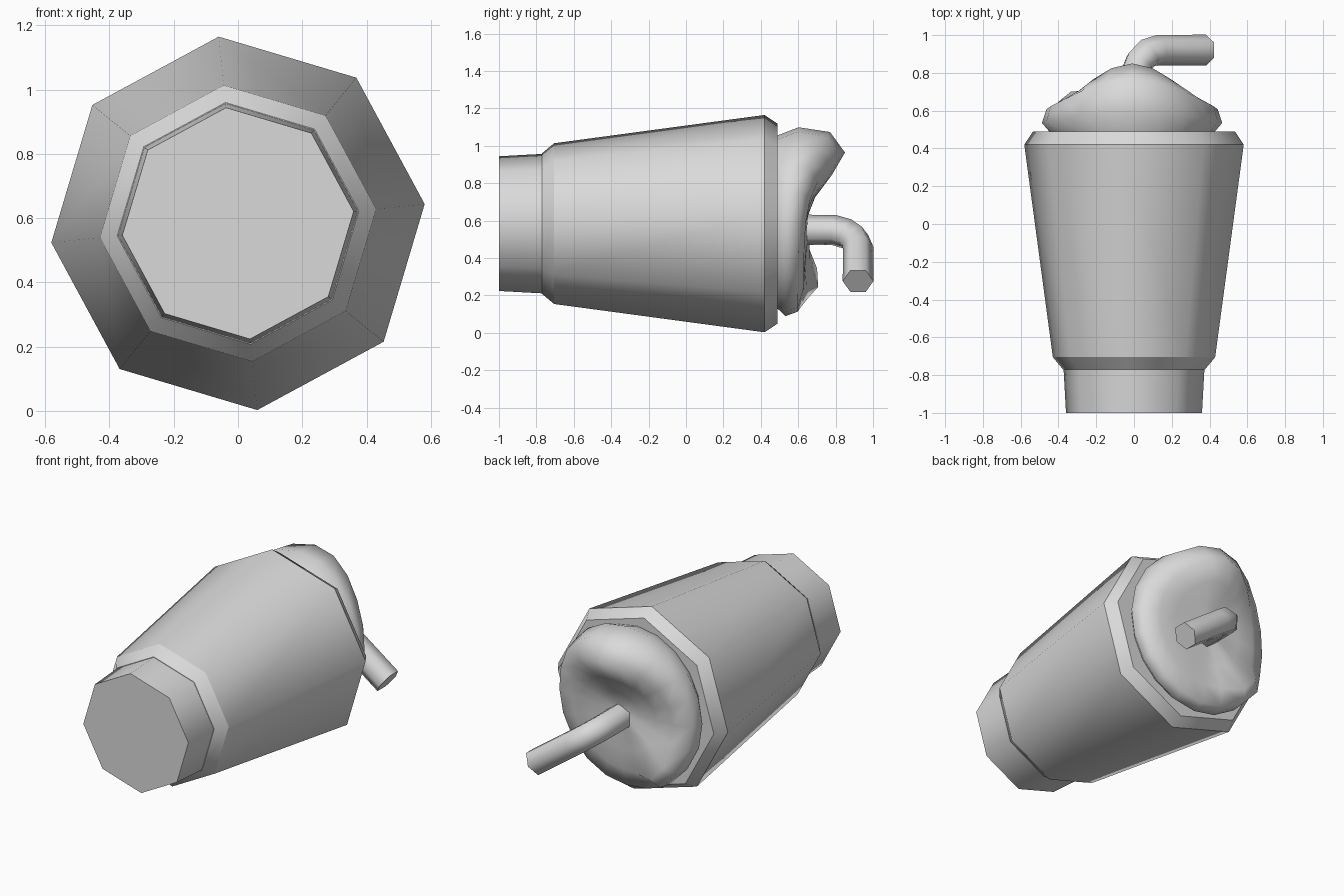
import bpy, bmesh, math
from mathutils import Vector

cube = bpy.data.objects.get("Cube")
if cube:
    bpy.data.objects.remove(cube)

CENTRE_Z = 0.584

# One plain grey for every part
grey = bpy.data.materials.new("light_grey")
grey.use_nodes = True
grey.diffuse_color = (0.7, 0.7, 0.7, 1)
grey.node_tree.nodes["Principled BSDF"].inputs["Base Color"].default_value = (0.7, 0.7, 0.7, 1)


def loft(name, rings, sharp_rings=()):
    """Join rings of points into a closed, smooth skin with sharp chosen rings."""
    bm = bmesh.new()
    loops = [[bm.verts.new(p) for p in ring] for ring in rings]
    n = len(loops[0])
    for a, b in zip(loops, loops[1:]):
        for i in range(n):
            j = (i + 1) % n
            bm.faces.new((a[i], a[j], b[j], b[i]))
    bm.faces.new(loops[0])
    bm.faces.new(loops[-1])
    bmesh.ops.recalc_face_normals(bm, faces=bm.faces)
    for f in bm.faces:
        f.smooth = True
    for k in sharp_rings:
        for i in range(n):
            bm.edges.get((loops[k][i], loops[k][(i + 1) % n])).smooth = False
    mesh = bpy.data.meshes.new(name)
    bm.to_mesh(mesh)
    bm.free()
    mesh.materials.append(grey)
    obj = bpy.data.objects.new(name, mesh)
    bpy.context.collection.objects.link(obj)
    return obj


# Eight-sided cup lying on its side, base towards the front
def octagon(y, r):
    turn = math.radians(5.9)
    return [(r * math.cos(turn + i * math.pi / 4), y,
             CENTRE_Z + r * math.sin(turn + i * math.pi / 4)) for i in range(8)]


def cup_part(name, profile):
    loft(name, [octagon(y, r) for y, r in profile], range(len(profile)))


cup_part("cup_base", [(-1, 0.362), (-0.765, 0.375)])
cup_part("cup_body", [(-0.77, 0.378), (-0.705, 0.432), (0.42, 0.584), (0.49, 0.537)])


# Whipped cream: a swirl high at the top, with a small peak low on the right
def bell(angle, middle, width):
    d = (angle - middle + 180) % 360 - 180
    return math.exp(-(d / width) ** 2)


SEGMENTS = 20
CREAM_FOOT, CREAM_MIDDLE = 0.485, 0.65
cream = [[] for _ in range(7)]
for i in range(SEGMENTS):
    deg = i * 360 / SEGMENTS
    peak = bell(deg, 226, 20)
    top = 0.63 + 0.22 * bell(deg, 90, 52) + 0.09 * peak
    rise = top - CREAM_FOOT
    dip = CREAM_MIDDLE - top
    profile = [(0.46, CREAM_FOOT),
               (0.505, CREAM_FOOT + 0.32 * rise),
               (0.48 + 0.02 * peak, CREAM_FOOT + 0.78 * rise),
               (0.37 + 0.07 * peak, top),
               (0.25, top + 0.35 * dip - 0.03 * peak),
               (0.13, top + 0.8 * dip),
               (0.03, CREAM_MIDDLE)]
    c, s = math.cos(math.radians(deg)), math.sin(math.radians(deg))
    for ring, (r, y) in zip(cream, profile):
        ring.append((0.945 * r * c - 0.01, y, CENTRE_Z + 0.01 + r * s))
loft("whipped_cream", cream, [0])

# Six-sided bent straw: comes out of the cream and turns down to the left
across = Vector((0.81, 0, -0.58)).normalized()
out = Vector((0, 1, 0))
side = across.cross(out)
path = [(0, 0.58), (0, 0.79), (0.035, 0.86), (0.09, 0.905), (0.16, 0.92), (0.47, 0.92)]
turns = [0, 10, 35, 58, 85, 90]
straw = []
for (along, height), deg in zip(path, turns):
    a = math.radians(deg)
    up = out * math.sin(a) - across * math.cos(a)
    middle = Vector((0, 0, 0.55)) + across * along + out * height
    straw.append([middle + 0.082 * (up * math.cos(k * math.pi / 3) + side * math.sin(k * math.pi / 3))
                  for k in range(6)])
loft("straw", straw, [0, len(path) - 1])
